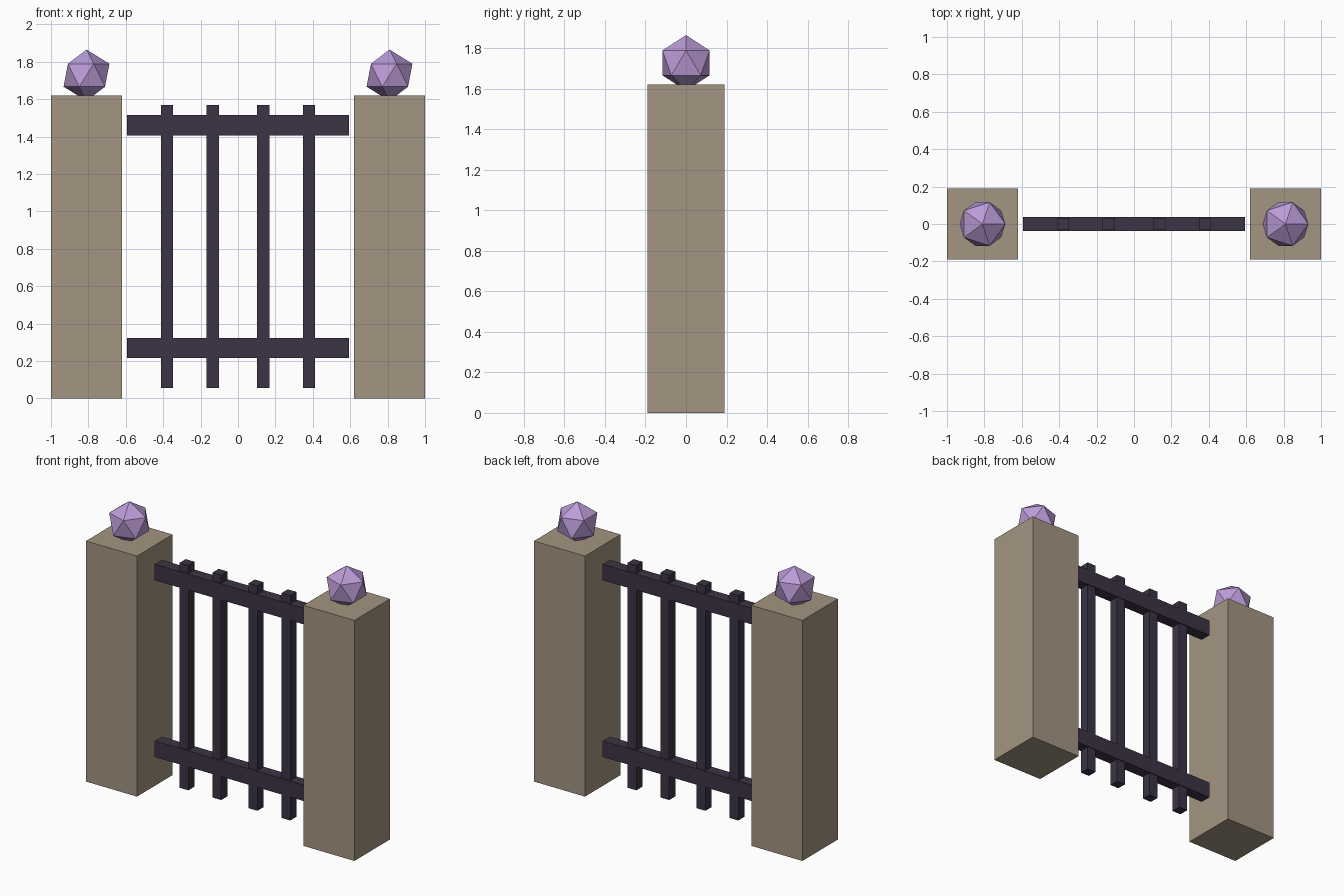
import bpy

if "Cube" in bpy.data.objects:
    bpy.data.objects.remove(bpy.data.objects["Cube"])


def material(name, rgb):
    m = bpy.data.materials.new(name)
    m.diffuse_color = (*rgb, 1.0)
    m.use_nodes = True
    m.node_tree.nodes["Principled BSDF"].inputs["Base Color"].default_value = m.diffuse_color
    return m


STONE = material("stone", (0.37, 0.30, 0.22))
IRON = material("iron", (0.045, 0.034, 0.06))
CRYSTAL = material("crystal", (0.50, 0.33, 0.68))


def finish(name, mat):
    ob = bpy.context.object
    ob.name = name
    ob.data.materials.append(mat)
    return ob


def box(name, x, z0, z1, width, depth, mat):
    """Box centred on y = 0, spanning z0..z1."""
    bpy.ops.mesh.primitive_cube_add(size=1, location=(x, 0, (z0 + z1) / 2))
    ob = finish(name, mat)
    ob.scale = (width, depth, z1 - z0)
    bpy.ops.object.transform_apply(location=False, rotation=False, scale=True)
    return ob


# Stone posts, each topped by a faceted ball sunk slightly into it
POST_H, BALL_R = 1.62, 0.137
for side, x in (("left", -0.81), ("right", 0.81)):
    box(f"{side}_post", x, 0, POST_H, 0.38, 0.38, STONE)
    bpy.ops.mesh.primitive_ico_sphere_add(
        subdivisions=1, radius=BALL_R, location=(x, 0, POST_H + 0.108))
    finish(f"{side}_finial", CRYSTAL)

# Horizontal gate rails
for name, z in (("lower_rail", 0.27), ("upper_rail", 1.46)):
    box(name, 0, z - 0.054, z + 0.054, 1.188, 0.076, IRON)

# Vertical gate bars
for i, x in enumerate((-0.38, -0.135, 0.135, 0.38), 1):
    box(f"gate_bar_{i}", x, 0.055, 1.57, 0.065, 0.065, IRON)
